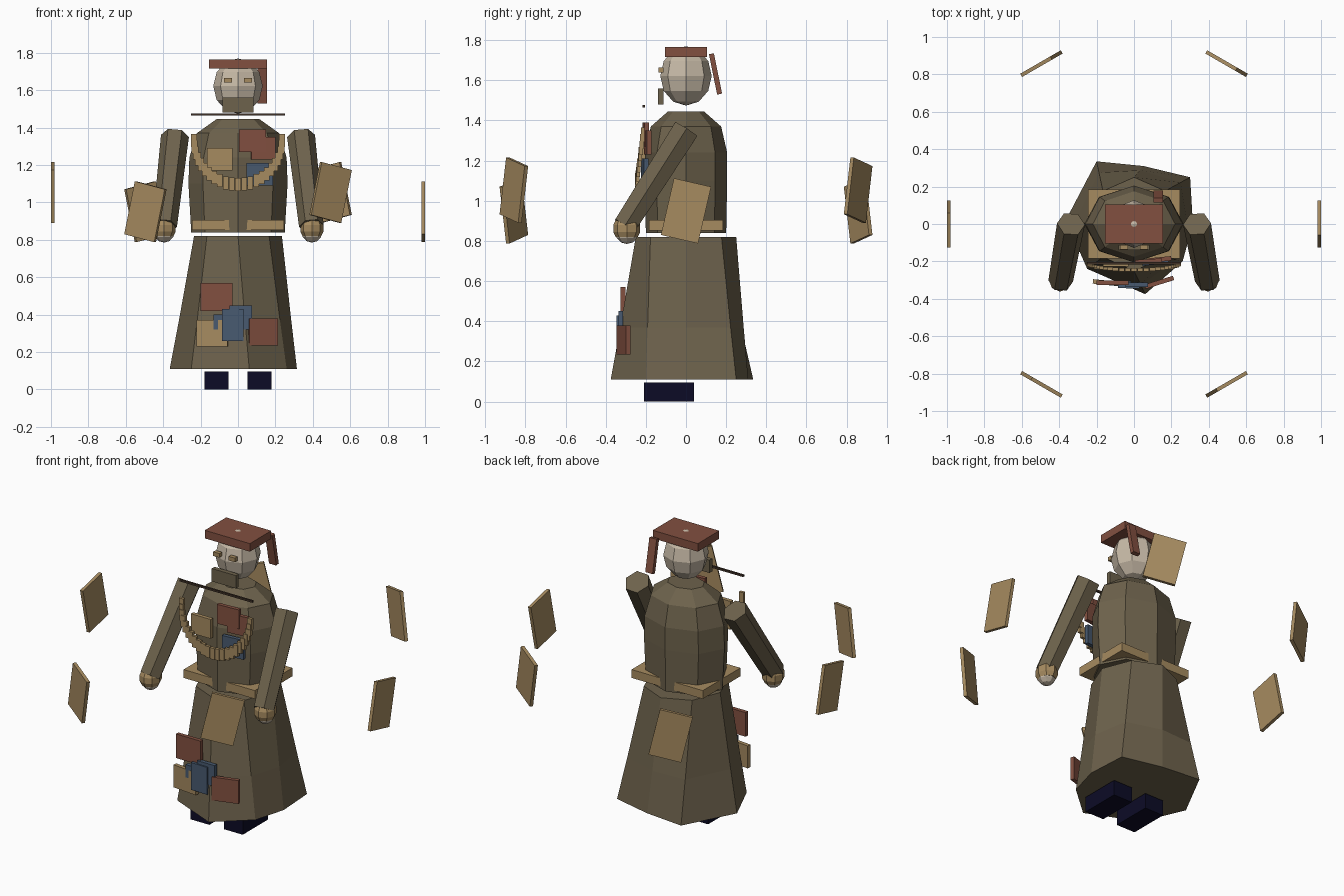
import bpy, bmesh, math
from mathutils import Vector, Matrix

if "Cube" in bpy.data.objects:
    bpy.data.objects.remove(bpy.data.objects["Cube"])


def lin(c):
    return c / 12.92 if c <= 0.04045 else ((c + 0.055) / 1.055) ** 2.4


def material(name, r, g, b):
    m = bpy.data.materials.new(name)
    m.diffuse_color = (lin(r / 255), lin(g / 255), lin(b / 255), 1)
    m.use_nodes = True
    m.node_tree.nodes["Principled BSDF"].inputs["Base Color"].default_value = m.diffuse_color
    return m


CLOTH = material("brown_cloth", 109, 98, 76)
TAN = material("tan_parchment", 166, 139, 96)
RED = material("rust_red", 130, 80, 64)
BLUE = material("slate_blue", 72, 90, 112)
SKIN = material("pale_skin", 198, 185, 166)
NAVY = material("dark_navy", 12, 11, 38)
WOOD = material("dark_wood", 62, 48, 38)


def finish(bm, name, mat):
    bmesh.ops.recalc_face_normals(bm, faces=bm.faces)
    me = bpy.data.meshes.new(name)
    bm.to_mesh(me)
    bm.free()
    me.materials.append(mat)
    ob = bpy.data.objects.new(name, me)
    bpy.context.collection.objects.link(ob)
    return ob


def box(name, mat, center, size, rot=None):
    bm = bmesh.new()
    bmesh.ops.create_cube(bm, size=1)
    m = Matrix.Translation(center) @ (rot or Matrix()) @ Matrix.Diagonal((*size, 1))
    bmesh.ops.transform(bm, matrix=m, verts=bm.verts)
    return finish(bm, name, mat)


def span(name, mat, x, y, z, rot=None):
    """Box given by its extents along each axis."""
    c = [(a + b) / 2 for a, b in (x, y, z)]
    return box(name, mat, c, [b - a for a, b in (x, y, z)], rot)


def loft(name, mat, rings):
    """Skin equal-length rings of points and close both ends."""
    bm = bmesh.new()
    vs = [[bm.verts.new(p) for p in r] for r in rings]
    n = len(rings[0])
    for a, b in zip(vs, vs[1:]):
        for i in range(n):
            j = (i + 1) % n
            bm.faces.new((a[i], a[j], b[j], b[i]))
    bm.faces.new(vs[0])
    bm.faces.new(vs[-1])
    return finish(bm, name, mat)


def oval(rx, ry, z, n=8, cx=0, cy=0):
    return [(cx + rx * math.cos(math.tau * i / n), cy + ry * math.sin(math.tau * i / n), z)
            for i in range(n)]


def ball(name, mat, center, radii, u, v):
    bm = bmesh.new()
    bmesh.ops.create_uvsphere(bm, u_segments=u, v_segments=v, radius=1)
    m = Matrix.Translation(center) @ Matrix.Diagonal((*radii, 1))
    bmesh.ops.transform(bm, matrix=m, verts=bm.verts)
    return finish(bm, name, mat)


# Skirt with an uneven hem
hem = [(0.315, 0.0), (0.30, 0.25), (0.05, 0.31), (-0.20, 0.335),
       (-0.365, 0.02), (-0.25, -0.24), (0.06, -0.375), (0.26, -0.20)]
waist = oval(0.235, 0.25, 0.82)


def skirt_ring(t, z):
    return [(w[0] + (h[0] - w[0]) * t, w[1] + (h[1] - w[1]) * t, z) for w, h in zip(waist, hem)]


loft("skirt", CLOTH, [skirt_ring(1, 0.11), skirt_ring(0.62, 0.37), skirt_ring(0, 0.82)])

# Torso and belt
loft("torso", CLOTH, [oval(rx, ry, z) for rx, ry, z in (
    (0.25, 0.20, 0.84), (0.265, 0.205, 1.10), (0.26, 0.205, 1.24),
    (0.22, 0.175, 1.37), (0.115, 0.09, 1.445))])
span("belt", TAN, (-0.245, 0.245), (-0.185, 0.185), (0.853, 0.905))

# Arms, cuffs, hands and shoes on both sides
for side, s in (("left", 1), ("right", -1)):
    top, low = Vector((s * 0.337, 0.0, 1.355)), Vector((s * 0.392, -0.305, 0.875))
    d = (low - top).normalized()
    u = (Vector((1, 0, 0)) - d * d.x).normalized()
    w = d.cross(u)
    rings = [[c + r * (u * math.cos(a) + w * math.sin(a))
              for a in (math.tau * i / 6 for i in range(6))]
             for c, r in ((top, 0.075), (low, 0.066))]
    loft(side + "_arm", CLOTH, rings)
    cx, cy = s * 0.395, -0.295
    loft(side + "_cuff", TAN, [oval(0.05, 0.055, 0.82, 8, cx, cy), oval(0.062, 0.067, 0.845, 8, cx, cy),
                               oval(0.062, 0.067, 0.88, 8, cx, cy), oval(0.05, 0.055, 0.905, 8, cx, cy)])
    ball(side + "_hand", SKIN, (cx, cy, 0.843), (0.056, 0.058, 0.058), 8, 6)
    span(side + "_shoe", NAVY, sorted((s * 0.05, s * 0.18)), (-0.21, 0.04), (0, 0.095))
    span(side + "_eye", TAN, sorted((s * 0.032, s * 0.075)), (-0.137, -0.112), (1.64, 1.665))

# Head, chin wrap, flat cap and hanging tassel
ball("head", SKIN, (0, 0, 1.622), (0.132, 0.128, 0.148), 8, 6)
span("chin_wrap", CLOTH, (-0.083, 0.083), (-0.14, -0.112), (1.48, 1.56))
span("cap", RED, (-0.155, 0.155), (-0.105, 0.105), (1.715, 1.765))
box("cap_tassel", RED, (0.13, 0.147, 1.632), (0.05, 0.025, 0.205),
    Matrix.Rotation(0.2, 4, 'X'))

# Thin rod in front of the neck
span("rod", WOOD, (-0.25, 0.25), (-0.216, -0.204), (1.464, 1.476))

# Necklace of small slats hung in a half circle
for i in range(23):
    a = math.pi * (1 + i / 22)
    box("necklace_slat", TAN,
        (0.235 * math.cos(a), -0.215 + 0.03 * math.sin(a), 1.33 + 0.235 * math.sin(a)),
        (0.03, 0.018, 0.07))

# Cloth patches: colour, x span, z span, front depth, turn about z
patches = [
    (TAN, (-0.165, -0.03), (1.17, 1.29), -0.215, 0.0),
    (RED, (0.005, 0.15), (1.27, 1.39), -0.20, 0.06),
    (RED, (0.07, 0.20), (1.23, 1.35), -0.19, 0.1),
    (BLUE, (0.045, 0.185), (1.09, 1.21), -0.205, 0.1),
    (RED, (-0.20, -0.03), (0.42, 0.57), -0.313, 0.0),
    (TAN, (-0.22, -0.055), (0.23, 0.37), -0.315, -0.1),
    (RED, (0.055, 0.215), (0.235, 0.38), -0.312, 0.3),
    (BLUE, (-0.085, 0.03), (0.26, 0.43), -0.332, -0.03),
    (BLUE, (-0.045, 0.075), (0.32, 0.45), -0.325, 0.0),
    (BLUE, (-0.13, -0.015), (0.32, 0.40), -0.318, 0.0),
]
for mat, x, z, y, turn in patches:
    span("patch", mat, x, (y - 0.012, y + 0.012), z, Matrix.Rotation(turn, 4, 'Z'))

# Ring of tilted floating cards at alternating heights
for i in range(6):
    a = math.tau * i / 6
    z = 1.053 if i % 2 else 0.95
    rot = Matrix.Rotation(a, 4, 'Z') @ Matrix.Rotation(math.radians(-13), 4, 'X')
    box("floating_card", TAN, (0.99 * math.cos(a), 0.99 * math.sin(a), z), (0.02, 0.19, 0.29), rot)
